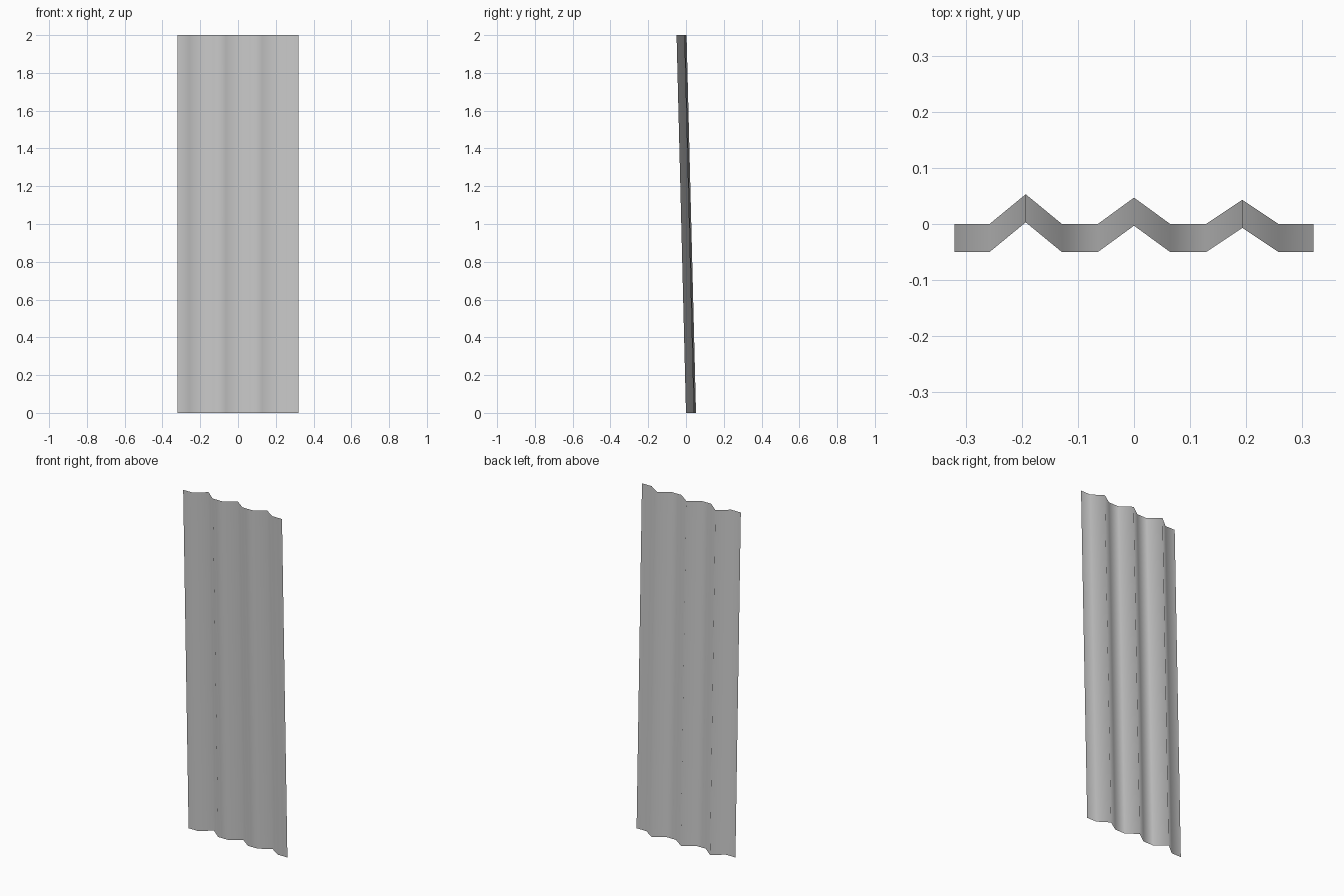
import bpy
import bmesh

cube = bpy.data.objects.get("Cube")
if cube:
    bpy.data.objects.remove(cube, do_unlink=True)

# Plain metal colour
metal = bpy.data.materials.new("grey_metal")
metal.use_nodes = True
grey = (0.6, 0.6, 0.6, 1)
metal.diffuse_color = grey
metal.node_tree.nodes["Principled BSDF"].inputs["Base Color"].default_value = grey

# Cross-section: flat strips broken by three ridges of slightly falling height
HALF_WIDTH, HEIGHT, LEAN = 0.32, 2.0, 0.05
RIDGES = ((-0.193, 0.053), (0.0, 0.047), (0.193, 0.043))
FOOT = 0.0645
profile = [(-HALF_WIDTH, 0)]
for x, rise in RIDGES:
    profile += [(x - FOOT, 0), (x, rise), (x + FOOT, 0)]
profile.append((HALF_WIDTH, 0))

# Sweep the section upward, leaning towards the front
bm = bmesh.new()
bottom = [bm.verts.new((x, y, 0)) for x, y in profile]
top = [bm.verts.new((x, y - LEAN, HEIGHT)) for x, y in profile]
for i in range(len(profile) - 1):
    face = bm.faces.new((bottom[i], bottom[i + 1], top[i + 1], top[i]))
    face.smooth = True
mesh = bpy.data.meshes.new("corrugated_sheet")
bm.to_mesh(mesh)
bm.free()
mesh.materials.append(metal)
sheet = bpy.data.objects.new("corrugated_sheet", mesh)
bpy.context.collection.objects.link(sheet)
